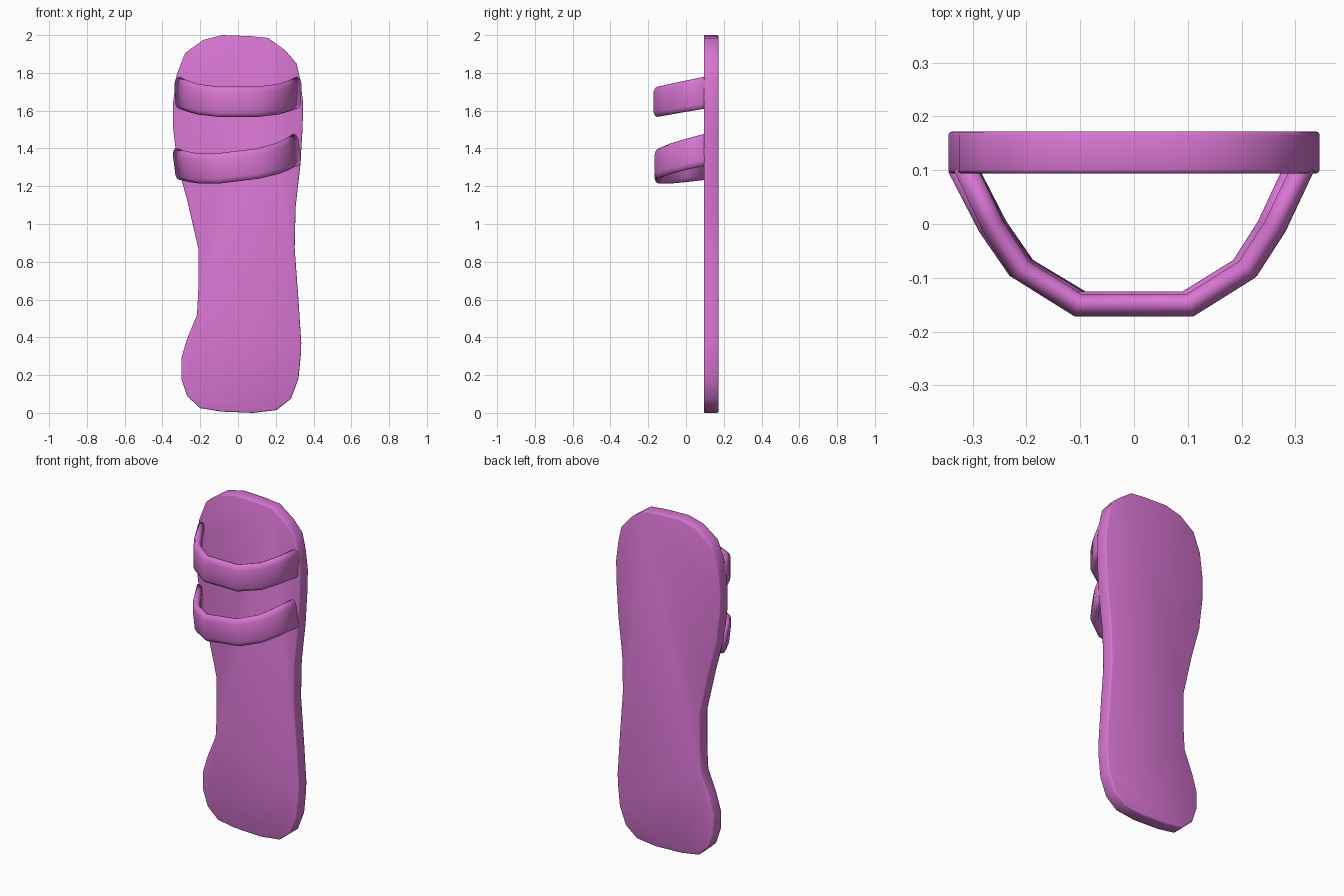
import bpy, bmesh
from math import radians
from mathutils import Matrix, Vector

if "Cube" in bpy.data.objects:
    bpy.data.objects.remove(bpy.data.objects["Cube"])

mat = bpy.data.materials.new("pink")
mat.diffuse_color = (0.69, 0.18, 0.65, 1)
mat.use_nodes = True
mat.node_tree.nodes["Principled BSDF"].inputs["Base Color"].default_value = mat.diffuse_color


def finish(name, bm):
    bmesh.ops.recalc_face_normals(bm, faces=bm.faces)
    me = bpy.data.meshes.new(name)
    bm.to_mesh(me)
    bm.free()
    me.materials.append(mat)
    me.polygons.foreach_set("use_smooth", [True] * len(me.polygons))
    ob = bpy.data.objects.new(name, me)
    bpy.context.collection.objects.link(ob)
    return ob


# Sole: outline in x, z extruded along y with a narrow softened rim
outline = [(-.185, 1.974), (-.085, 2), (.06, 1.995), (.16, 1.985), (.25, 1.92),
           (.31, 1.85), (.33, 1.76), (.345, 1.64), (.342, 1.51), (.33, 1.31),
           (.305, 1.09), (.30, .87), (.32, .60), (.335, .37), (.333, .31),
           (.32, .18), (.28, .075), (.205, .015), (.08, 0), (-.09, .007),
           (-.20, .025), (-.27, .09), (-.30, .18), (-.30, .29), (-.27, .39),
           (-.217, .52), (-.21, .65), (-.21, .87), (-.27, 1.13), (-.32, 1.31),
           (-.345, 1.52), (-.345, 1.63), (-.325, 1.79), (-.28, 1.905)]
bm = bmesh.new()
face = bm.faces.new([bm.verts.new((x, .094, z)) for x, z in outline])
geo = bmesh.ops.extrude_face_region(bm, geom=[face])["geom"]
bmesh.ops.translate(bm, vec=(0, .078, 0),
                    verts=[g for g in geo if isinstance(g, bmesh.types.BMVert)])
rim = [e for e in bm.edges if abs(e.verts[0].co.y - e.verts[1].co.y) < .001]
bmesh.ops.bevel(bm, geom=rim, offset=.007, segments=2, profile=.5, affect='EDGES')
finish("sole", bm)

# Straps: rounded band section swept over the foot, rising toward the sole
half = [(.11, -.172), (.225, -.10), (.28, -.015), (.335, .10)]
path = [Vector((-x, y)) for x, y in reversed(half)] + [Vector(p) for p in half]
section = [(0, .025), (0, .13), (.008, .152), (.02, .16), (.034, .155), (.042, .14),
           (.042, .02), (.034, .005), (.02, 0), (.008, .006)]


def strap(name, z0, angle, depth):
    bm = bmesh.new()
    rings = []
    for i, p in enumerate(path):
        a, b = path[max(i - 1, 0)], path[min(i + 1, len(path) - 1)]
        d0 = (p - a).normalized() if p != a else (b - p).normalized()
        d1 = (b - p).normalized() if p != b else d0
        t = (d0 + d1).normalized()
        n = Vector((-t.y, t.x)) / max(t.dot(d1), .5)
        rise = (p.y + .172) / .272
        ring = []
        for d, h in section:
            q = p + n * d
            z = h * (1 + .06 * rise) - .08 + .045 * rise
            ring.append(bm.verts.new((q.x, q.y * depth, z)))
        rings.append(ring)
    k = len(section)
    for r, s in zip(rings, rings[1:]):
        for j in range(k):
            bm.faces.new((r[j], r[(j + 1) % k], s[(j + 1) % k], s[j]))
    bm.faces.new(rings[0])
    bm.faces.new(rings[-1])
    bm.transform(Matrix.Translation((0, 0, z0)) @ Matrix.Rotation(radians(-angle), 4, 'Y'))
    finish(name, bm)


strap("upper_strap", 1.647, 0, 1)
strap("lower_strap", 1.307, 7, .965)
